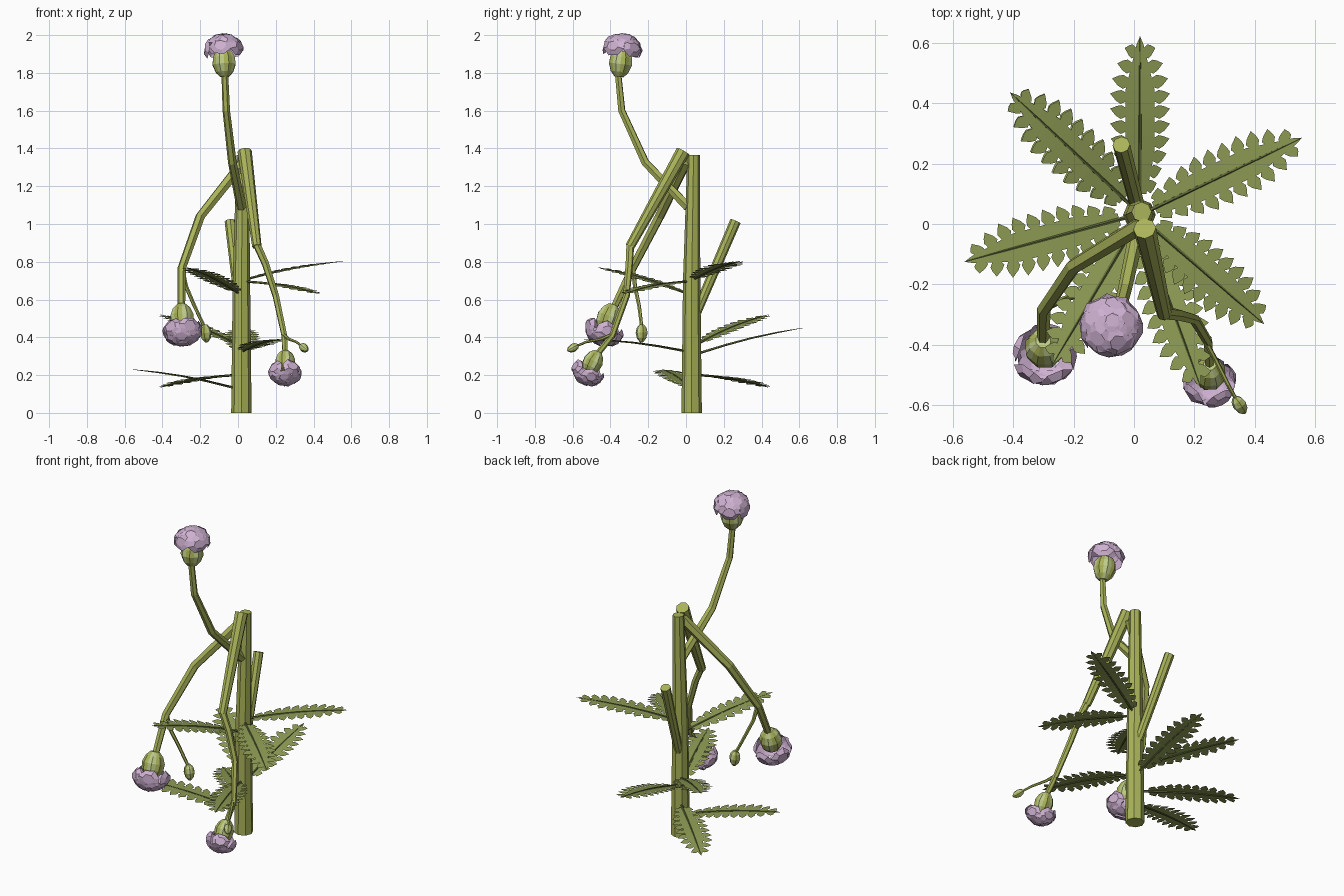
import bpy, math, random
from mathutils import Vector as V

if "Cube" in bpy.data.objects:
    bpy.data.objects.remove(bpy.data.objects["Cube"])

random.seed(4)


def material(name, r, g, b):
    m = bpy.data.materials.new(name)
    m.diffuse_color = (r, g, b, 1)
    m.use_nodes = True
    m.node_tree.nodes["Principled BSDF"].inputs["Base Color"].default_value = m.diffuse_color
    return m


STEM = material("stem_green", 0.40, 0.45, 0.10)
LEAF = material("leaf_green", 0.27, 0.33, 0.09)
RIB = material("rib_green", 0.12, 0.15, 0.04)
SEPAL = material("sepal_green", 0.52, 0.60, 0.25)
PETAL = material("petal_lilac", 0.62, 0.44, 0.64)


def build(name, verts, faces, mats, indices=None):
    me = bpy.data.meshes.new(name)
    me.from_pydata([tuple(v) for v in verts], [], faces)
    for m in mats:
        me.materials.append(m)
    for p, i in zip(me.polygons, indices or []):
        p.material_index = i
    me.update()
    ob = bpy.data.objects.new(name, me)
    bpy.context.collection.objects.link(ob)
    return ob


def frame(axis):
    w = V(axis).normalized()
    u = w.orthogonal().normalized()
    return u, w.cross(u), w


def rings(sections, n):
    """Capped skin over rings given as (centre, u, v, radius function)."""
    verts, faces = [], []
    for c, u, v, rad in sections:
        for k in range(n):
            a = 2 * math.pi * k / n
            verts.append(c + (u * math.cos(a) + v * math.sin(a)) * rad(k))
    for i in range(len(sections) - 1):
        for k in range(n):
            a, b = i * n + k, i * n + (k + 1) % n
            faces.append((a, b, b + n, a + n))
    faces.append(tuple(range(n))[::-1])
    faces.append(tuple(range(len(verts) - n, len(verts))))
    return verts, faces


def tube(name, pts, radii, n=6, mat=STEM):
    pts = [V(p) for p in pts]
    u = frame(pts[1] - pts[0])[0]
    secs = []
    for i, p in enumerate(pts):
        a = (p - pts[max(i - 1, 0)]).normalized()
        b = (pts[min(i + 1, len(pts) - 1)] - p).normalized()
        w = (a + b).normalized()
        u = (u - w * u.dot(w)).normalized()
        secs.append((p, u, w.cross(u), lambda k, r=radii[i]: r))
    return build(name, *rings(secs, n), [mat])


def ribbed_cup(name, base, axis, scale, profile, n=16):
    """Calyx or bud: a lathe with alternating raised ribs."""
    u, v, w = frame(axis)
    secs = [(V(base) + w * h * scale, u, v,
             lambda k, r=r: r * scale * (1 if k % 2 else 0.93)) for h, r in profile]
    verts, faces = rings(secs, n)
    idx = [(f % n) // 2 % 2 for f in range(len(faces))]
    return build(name, verts, faces, [SEPAL, STEM], idx)


def flower(name, base, axis, scale):
    ribbed_cup(name + "_calyx", base, axis, scale,
               [(0, .026), (.025, .05), (.065, .066), (.105, .062), (.135, .045)])
    u, v, w = frame(axis)
    c = V(base) + w * 0.145 * scale
    verts, faces = [], []
    # rings of cupped petals wrapped around a flattened ball
    for count, polar, size, off in ((5, 84, 38, 0), (5, 42, 31, .5), (1, 4, 24, 0)):
        for j in range(count):
            az = 2 * math.pi * (j + off) / count + random.uniform(-.12, .12)
            po = math.radians(polar + random.uniform(-6, 6))
            d = V((math.sin(po) * math.cos(az), math.sin(po) * math.sin(az), math.cos(po)))
            e, f, _ = frame(d)
            s = len(verts)
            for rr, lift in ((.5, 1.0), (1, .98)):
                for k in range(7):
                    a = 2 * math.pi * k / 7 + j
                    t = math.radians(size) * rr * random.uniform(.9, 1.1)
                    q = d * math.cos(t) + (e * math.cos(a) + f * math.sin(a)) * math.sin(t)
                    q *= .105 * scale * lift * random.uniform(.95, 1.06)
                    verts.append(c + u * q.x + v * q.y + w * q.z * .8)
            faces.append(tuple(range(s, s + 7)))
            for k in range(7):
                k2 = (k + 1) % 7
                faces.append((s + k, s + 7 + k, s + 7 + k2, s + k2))
    build(name + "_petals", verts, faces, [PETAL])


def bud(name, base, axis, scale):
    ribbed_cup(name, base, axis, scale, [(0, .012), (.018, .027), (.045, .033),
                                         (.075, .025), (.095, .008)], 12)


def leaf(name, base, tip, arch=.012):
    """Toothed leaf: a narrow blade with pointed lobes on both sides and a midrib."""
    base, tip = V(base), V(tip)
    d = tip - base
    L = d.length
    side = d.cross(V((0, 0, 1))).normalized()
    up = side.cross(d).normalized()

    def at(s, x):
        return base + d * (s / L) + side * x + up * (arch * math.sin(math.pi * s / L))

    n = 10
    start, end = .02, L - .025
    step = (end - start) / n

    def half(s):
        t = s / L
        return .048 * min(1, .35 + 2.2 * t, .1 + 2.8 * (1 - t))

    verts, faces = [], []

    def add(pts):
        faces.append(tuple(range(len(verts), len(verts) + len(pts))))
        verts.extend(at(s, x) for s, x in pts)

    for sg in (1, -1):
        for i in range(n):
            a, b = start + i * step, start + (i + 1) * step
            m = (a + b) / 2
            add([(a, 0), (b, 0), (b, half(b) * sg), (a, half(a) * sg)])
            w = half(m) - .003
            r = .054 * min(1, .5 + 1.3 * m / L, .45 + 2.5 * (1 - m / L))
            add([(m - .014, w * sg), (m - .023, (w + r * .35) * sg),
                 (m - .012, (w + r * .65) * sg), (m + .012, (w + r) * sg),
                 (m + .021, (w + r * .6) * sg), (m + .024, (w + r * .3) * sg),
                 (m + .014, w * sg)])
        add([(end, 0), (L, 0), (end, half(end) * sg)])
    build(name, verts, faces, [LEAF])
    tube(name + "_midrib", [at(L * t, 0) for t in (-.03, .25, .5, .75, 1)],
         [.007, .006, .005, .004, .001], 5, RIB)


# main stem and cut side shoot
tube("main_stem", [(.018, .03, 0), (.018, .03, .7), (.025, .04, 1.365)], [.054, .046, .033], 8)
tube("back_shoot", [(.012, .055, .53), (-.042, .262, 1.015)], [.025, .029], 8)

# right drooping branch
tube("right_branch", [(.035, -.015, 1.385), (.1, -.297, .88)], [.038, .025], 8)
tube("right_flower_stalk", [(.1, -.295, .89), (.145, -.3, .79), (.2, -.315, .62), (.245, -.39, .41),
                            (.25, -.47, .31)], [.021, .02, .018, .016, .016])
tube("right_bud_stalk", [(.235, -.385, .42), (.27, -.45, .39), (.31, -.53, .375),
                         (.338, -.58, .353)], [.009, .008, .007, .006])

# left drooping branch
tube("left_branch", [(.03, -.0, 1.33), (-.2, -.14, 1.04), (-.298, -.283, .765), (-.3, -.385, .55)],
     [.03, .026, .023, .02])
tube("left_bud_stalk", [(-.295, -.28, .76), (-.275, -.27, .67), (-.23, -.248, .565),
                        (-.18, -.235, .46)], [.012, .011, .01, .009])

# upright flowering branch
tube("top_branch", [(.018, .01, 1.09), (-.03, -.215, 1.325), (-.062, -.34, 1.6), (-.07, -.36, 1.8)],
     [.027, .023, .02, .018])

flower("top_flower", (-.07, -.355, 1.78), (-.05, .12, 1), 1)
flower("left_flower", (-.3, -.385, .573), (.05, -.36, -1), 1)
flower("right_flower", (.25, -.465, .325), (0, -.5, -1), .84)
bud("left_bud", (-.176, -.235, .468), (.1, 0, -1), 1)
bud("right_bud", (.333, -.573, .358), (.35, -.55, -.3), .72)

# leaves around the stem
for i, (b, t) in enumerate([
        ((.02, .08, .32), (.02, .62, .45)),
        ((.05, .045, .71), (.555, .285, .803)),
        ((.05, .0, .695), (.43, -.33, .63)),
        ((-.02, .07, .2), (-.41, .435, .135)),
        ((-.02, .07, .37), (-.41, .435, .52)),
        ((-.03, .02, .135), (-.56, -.125, .23)),
        ((-.005, -.015, .64), (-.27, -.465, .77)),
        ((.03, -.02, .33), (.22, -.54, .39))]):
    leaf(f"leaf_{i + 1}", b, t)
